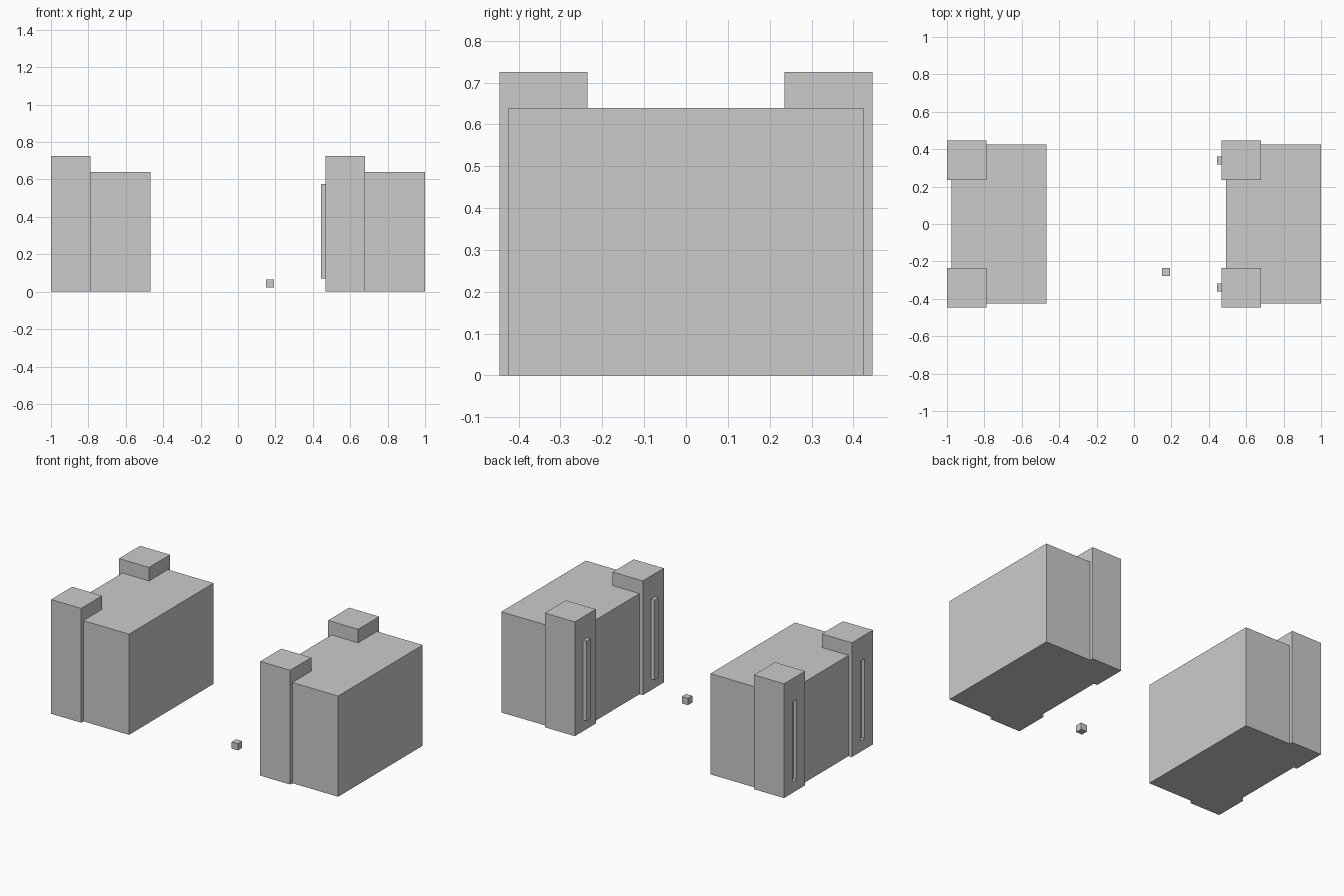
import bpy
from mathutils import Vector

if "Cube" in bpy.data.objects:
    bpy.data.objects.remove(bpy.data.objects["Cube"])


def box(name, lo, hi):
    """Axis-aligned box between two corners."""
    lo, hi = Vector(lo), Vector(hi)
    bpy.ops.mesh.primitive_cube_add(size=1, location=(lo + hi) / 2)
    ob = bpy.context.object
    ob.name = ob.data.name = name
    ob.scale = hi - lo
    bpy.ops.object.transform_apply(location=True, rotation=False, scale=True)
    return ob


def combine(target, tool, operation):
    """Apply a boolean and remove the tool object."""
    mod = target.modifiers.new("boolean", 'BOOLEAN')
    mod.operation = operation
    mod.solver = 'EXACT'
    mod.object = tool
    bpy.context.view_layer.objects.active = target
    bpy.ops.object.modifier_apply(modifier=mod.name)
    bpy.data.objects.remove(tool, do_unlink=True)


def block(name, x, key_depth, operation):
    """Main block with two corner posts; each post has a key rib or a slot."""
    body = box(name, (x + 0.023, -0.424, 0), (x + 0.532, 0.424, 0.639))
    for side in (-1, 1):
        ya, yb = sorted((side * 0.235, side * 0.446))
        combine(body, box("post", (x, ya, 0), (x + 0.211, yb, 0.725)), 'UNION')
    for side in (-1, 1):
        yc = side * 0.3405
        key = box("key", (x - 0.023, yc - 0.0215, 0.07),
                  (x + key_depth, yc + 0.0215, 0.577))
        combine(body, key, operation)
    return body


# Left half has recessed slots, right half has matching raised ribs
block("slotted_block", -1.0, 0.023, 'DIFFERENCE')
block("ribbed_block", 0.468, 0.02, 'UNION')

# Small loose cube between the halves
box("small_cube", (0.15, -0.277, 0.022), (0.193, -0.234, 0.065))
